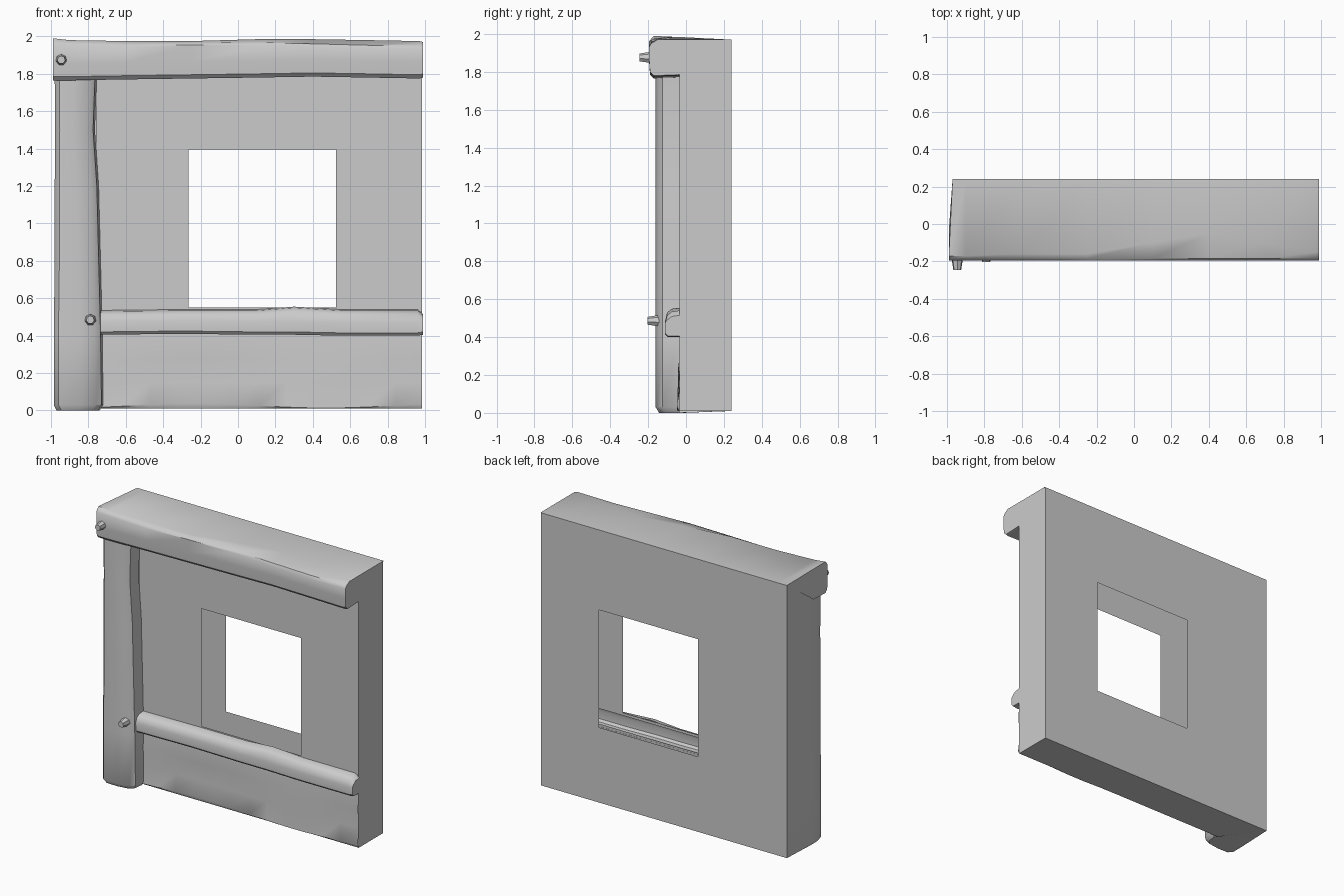
import bpy, bmesh
from math import radians, sin
from mathutils import Vector

cube = bpy.data.objects.get("Cube")
if cube:
    bpy.data.objects.remove(cube)

grey = bpy.data.materials.new("stone grey")
grey.use_nodes = True
COLOR = (0.6, 0.6, 0.6, 1)
grey.diffuse_color = COLOR
grey.node_tree.nodes["Principled BSDF"].inputs["Base Color"].default_value = COLOR


def finish(name, bm, angle=40):
    mesh = bpy.data.meshes.new(name)
    bm.to_mesh(mesh)
    bm.free()
    ob = bpy.data.objects.new(name, mesh)
    bpy.context.collection.objects.link(ob)
    mesh.materials.append(grey)
    bpy.ops.object.select_all(action='DESELECT')
    ob.select_set(True)
    bpy.context.view_layer.objects.active = ob
    bpy.ops.object.shade_smooth_by_angle(angle=radians(angle))
    return ob


def loft(name, sections, caps=(True, True), flip=False, angle=40):
    """Skin open cross-sections, optionally closing the two ends."""
    bm = bmesh.new()
    rows = [[bm.verts.new(p) for p in s] for s in sections]
    for a, b in zip(rows, rows[1:]):
        for i in range(len(a) - 1):
            bm.faces.new((a[i], a[i + 1], b[i + 1], b[i]))
    for row, on in zip((rows[0][::-1], rows[-1]), caps):
        if on:
            bm.faces.new(row)
    if flip:
        bmesh.ops.reverse_faces(bm, faces=bm.faces)
    return finish(name, bm, angle)


def sheet(name, rects, y, back=False):
    """Upright rectangles (x0, x1, z0, z1) in one plane."""
    bm = bmesh.new()
    for x0, x1, z0, z1 in rects:
        f = bm.faces.new([bm.verts.new(p) for p in
                          ((x0, y, z0), (x1, y, z0), (x1, y, z1), (x0, y, z1))])
        if back:
            f.normal_flip()
    return finish(name, bm)


def around(x0, x1, z0, z1, hx0=-0.265, hx1=0.525, hz0=0.55, hz1=1.395):
    """Four rectangles framing the window opening."""
    return [(x0, hx0, z0, z1), (hx1, x1, z0, z1),
            (hx0, hx1, z0, hz0), (hx0, hx1, hz1, z1)]


BACK, FACE, RIGHT = 0.24, -0.035, 0.985

# Hollow wall: back and front skins share a window opening
sheet("wall_back", around(-0.97, RIGHT, 0.01, 1.97), BACK, back=True)
sheet("wall_front", around(-0.76, RIGHT, 0.53, 1.79), FACE)


# Right wall edge and underside
def quad(name, pts):
    bm = bmesh.new()
    bm.faces.new([bm.verts.new(p) for p in pts])
    return finish(name, bm)


quad("wall_side", [(RIGHT, FACE, 0.01), (RIGHT, BACK, 0.01),
                   (RIGHT, BACK, 1.97), (RIGHT, FACE, 1.97)])
quad("wall_underside", [(-0.97, FACE, 0.01), (-0.97, BACK, 0.01),
                        (RIGHT, BACK, 0.01), (RIGHT, FACE, 0.01)])

# Lower panel, gently hammered
panel = []
for i in range(13):
    x = -0.76 + i * (RIGHT + 0.76) / 12
    dent = 0.012 * sin(4.5 * x + 2.6)
    panel.append([(x, FACE, 0.01), (x, FACE - 0.012, 0.025 + dent),
                  (x, FACE + dent * 0.7, 0.15), (x, FACE - 0.008, 0.28),
                  (x, FACE, 0.42)])
loft("lower_panel", panel, (False, False), flip=True)

# Top beam: its upper face runs over the wall to the back
beam = []
for x, zb, zt, ridge, drop in (
        (-0.99, 1.765, 1.99, -0.17, 0.03), (-0.9, 1.765, 1.98, -0.17, 0.025),
        (-0.6, 1.77, 1.975, -0.16, 0.03), (-0.25, 1.775, 1.975, -0.16, 0.02),
        (0.1, 1.78, 1.985, -0.1, 0.03), (0.4, 1.785, 1.985, -0.05, 0.045),
        (0.7, 1.78, 1.98, -0.1, 0.05), (0.97, 1.775, 1.975, -0.15, 0.04),
        (RIGHT + 0.005, 1.78, 1.97, -0.15, 0.04)):
    xb = max(x, -0.97)
    beam.append([(x, FACE, zb + 0.005), (x, -0.17, zb), (x, -0.19, zb + 0.02),
                 (x, -0.195, zb + 0.09), (x, -0.195, zt - drop),
                 (x, -0.185, zt - drop * 0.55), (x, ridge, zt),
                 (xb, BACK, 1.97)])
loft("top_beam", beam, (True, True), flip=True)

# Left post: wraps round to the back corner
post = []
for z, xi, xo in ((0, -0.74, -0.97), (0.03, -0.72, -0.985), (0.4, -0.725, -0.985),
                  (0.8, -0.735, -0.98), (1.2, -0.745, -0.98),
                  (1.5, -0.765, -0.978), (1.78, -0.755, -0.98)):
    f = -0.14 if z == 0 else -0.158
    post.append([(-0.97, BACK, max(z, 0.01)), (xo, -0.02, z), (xo, f + 0.03, z),
                 (xo + 0.025, f, z), (xi - 0.12, f - 0.002, z),
                 (xi - 0.04, f + 0.01, z), (xi - 0.01, f + 0.035, z),
                 (xi, FACE, z)])
loft("left_post", post, (True, False))
quad("post_back_corner", [(-0.97, BACK, 1.77), (-0.97, BACK, 1.97),
                          (-0.98, -0.04, 1.97), (-0.98, -0.04, 1.77)])

# Rounded sill rail
rail = []
for x, zb, zt in ((-0.75, 0.405, 0.535), (-0.3, 0.41, 0.54), (0.1, 0.405, 0.54),
                  (0.3, 0.405, 0.555), (0.55, 0.4, 0.54), (0.96, 0.4, 0.54),
                  (RIGHT + 0.004, 0.405, 0.515)):
    rail.append([(x, FACE, zb), (x, -0.095, zb), (x, -0.11, zb + 0.015),
                 (x, -0.112, zb + 0.07), (x, -0.1, zt - 0.025),
                 (x, -0.075, zt - 0.006), (x, FACE, zt)])
loft("sill_rail", rail, (False, True), flip=True)


# Pegs at the joints
def peg(name, x, y, z, r, depth):
    bm = bmesh.new()
    bmesh.ops.create_cone(bm, cap_ends=True, segments=7, radius1=r,
                          radius2=r * 0.65, depth=depth)
    for v in bm.verts:
        v.co = Vector((x + v.co.x, y - v.co.z, z + v.co.y))
    bmesh.ops.recalc_face_normals(bm, faces=bm.faces)
    return finish(name, bm)


peg("beam_peg", -0.945, -0.21, 1.875, 0.033, 0.07)
peg("post_peg", -0.79, -0.17, 0.485, 0.033, 0.065)
